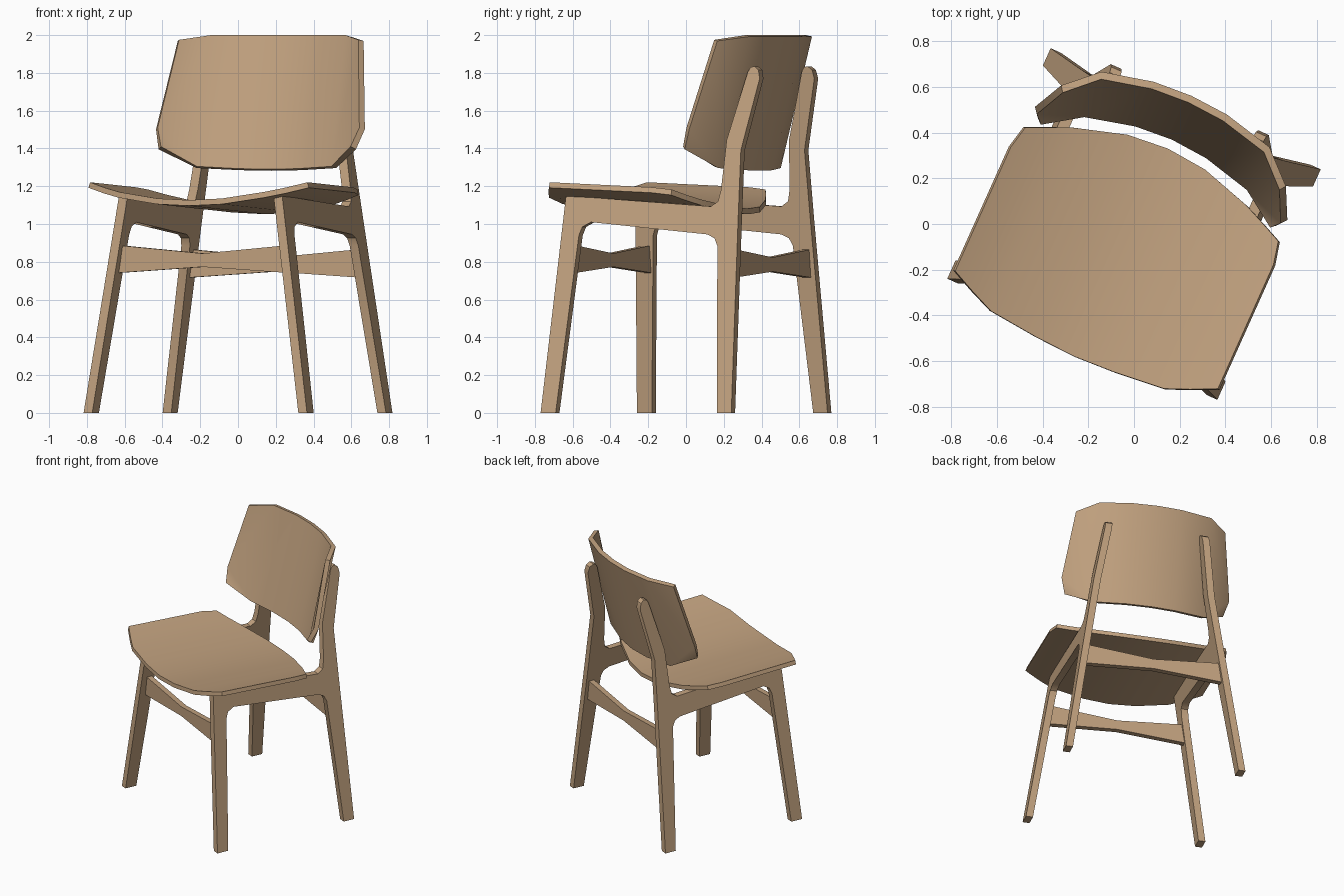
import bpy, bmesh, math
from mathutils import Matrix

if "Cube" in bpy.data.objects:
    bpy.data.objects.remove(bpy.data.objects["Cube"])

TURN = Matrix.Rotation(math.radians(-24.15), 4, 'Z')   # chair stands turned on the grid

wood = bpy.data.materials.new("light wood")
wood.diffuse_color = (0.53, 0.355, 0.21, 1)
wood.use_nodes = True
wood.node_tree.nodes["Principled BSDF"].inputs["Base Color"].default_value = wood.diffuse_color


def make(name, verts, faces, thickness=0, fix=False):
    """Mesh object in chair coordinates (x across, y back), optionally a sheet given thickness."""
    me = bpy.data.meshes.new(name)
    me.from_pydata(verts, [], faces)
    if fix:
        bm = bmesh.new()
        bm.from_mesh(me)
        bmesh.ops.recalc_face_normals(bm, faces=bm.faces)
        bm.to_mesh(me)
        bm.free()
    me.materials.append(wood)
    ob = bpy.data.objects.new(name, me)
    bpy.context.collection.objects.link(ob)
    ob.matrix_world = TURN
    bpy.ops.object.select_all(action='DESELECT')
    ob.select_set(True)
    bpy.context.view_layer.objects.active = ob
    if thickness:
        mod = ob.modifiers.new("thickness", 'SOLIDIFY')
        mod.thickness, mod.offset, mod.use_even_offset = thickness, -1, True
        bpy.ops.object.modifier_apply(modifier=mod.name)
    bpy.ops.object.shade_smooth_by_angle(angle=math.radians(35))
    return ob


def prism(name, loop_a, loop_b):
    """Solid between two matching outlines."""
    n = len(loop_a)
    sides = [(i, (i + 1) % n, n + (i + 1) % n, n + i) for i in range(n)]
    return make(name, loop_a + loop_b,
                [tuple(range(n)), tuple(range(n, 2 * n))] + sides, fix=True)


def lean(z):
    """Half distance between the side frames, which lean inwards."""
    return 0.623 - 0.152 * z


# Side frames: front leg, seat rail and back post in one profile (y, z)
frame = [(-.553, 0), (-.466, 0), (-.395, .94), (-.378, .985), (-.33, 1.01),
         (.35, .945), (.392, .925), (.412, .885), (.47, 0), (.553, 0),
         (.523, 1.02), (.514, 1.39), (.597, 1.77), (.587, 1.815), (.562, 1.835),
         (.54, 1.83), (.526, 1.805), (.428, 1.445), (.413, 1.18), (.40, 1.12),
         (.36, 1.093), (-.484, 1.15)]
for side, s in (("left", -1), ("right", 1)):
    prism(side + "_side_frame",
          [(s * (lean(z) - .025), y, z) for y, z in frame],
          [(s * (lean(z) + .025), y, z) for y, z in frame])

# Waisted stretchers between the legs
for name, y, low, high in (("front_stretcher", -.44, .74, .887),
                           ("back_stretcher", .485, .715, .866)):
    a, b = lean(low), lean(high)
    outline = [(-a, low), (0, low + .033), (a, low),
               (b, high), (0, high - .043), (-b, high)]
    prism(name, [(x, y - .02, z) for x, z in outline],
          [(x, y + .02, z) for x, z in outline])


# Seat: dished sheet, stations (x, front y, back y)
def seat_z(x, y):
    return 1.098 - .045 * y + .097 * (x / .62) ** 2


half = [(.186, -.627, .345), (.415, -.604, .276), (.52, -.56, .23),
        (.607, -.519, .19), (.63, -.508, .087)]
stations = [(-x, f, b) for x, f, b in reversed(half)] + [(0, -.636, .362)] + half
verts = [(x, y, seat_z(x, y)) for x, f, b in stations for y in (f, b)]
faces = [(2 * i, 2 * i + 2, 2 * i + 3, 2 * i + 1) for i in range(len(stations) - 1)]
make("seat", verts, faces, .03)

# Backrest: curved middle strips (x, bottom y, bottom z, top y) and folded side wings
half = [(.17, .392, 1.293, .572), (.39, .338, 1.305, .52)]
cols = [(-x, *r) for x, *r in reversed(half)] + [(0, .405, 1.29, .583)] + half
verts = [p for x, by, bz, ty in cols for p in ((x, by, bz), (x, ty, 2.0))]
faces = [(2 * i, 2 * i + 2, 2 * i + 3, 2 * i + 1) for i in range(len(cols) - 1)]
wing = [(.55, .23, 1.41), (.585, .265, 1.51), (.52, .397, 1.975)]
for s, bottom, top in ((1, 8, 9), (-1, 0, 1)):
    k = len(verts)
    verts += [(s * x, y, z) for x, y, z in wing]
    faces += [f[::s] for f in ((bottom, k, k + 1), (bottom, k + 1, k + 2, top))]
make("backrest", verts, faces, .033)
